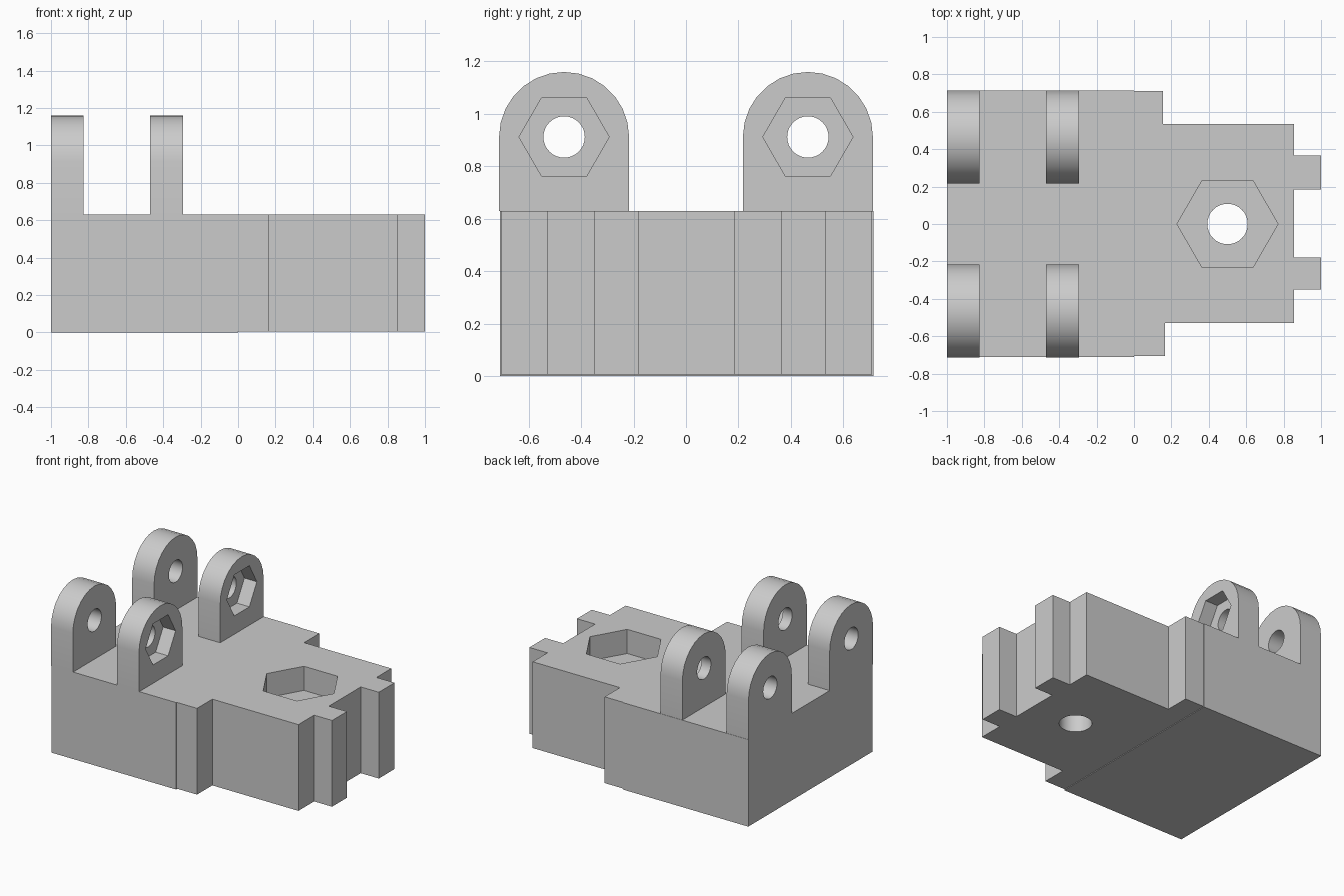
import bpy, bmesh, math
from mathutils import Vector

cube = bpy.data.objects.get("Cube")
if cube:
    bpy.data.objects.remove(cube, do_unlink=True)

grey = bpy.data.materials.new("plain grey")
grey.use_nodes = True
colour = (0.6, 0.6, 0.6, 1)
grey.diffuse_color = colour
grey.node_tree.nodes["Principled BSDF"].inputs["Base Color"].default_value = colour


def prism(name, outline, low, high, axis="Z"):
    """Extrude a counter-clockwise outline along Z (x, y) or X (y, z)."""
    place = (lambda u, v, w: (u, v, w)) if axis == "Z" else (lambda u, v, w: (w, u, v))
    bm = bmesh.new()
    face = bm.faces.new([bm.verts.new(place(u, v, low)) for u, v in outline])
    moved = bmesh.ops.extrude_face_region(bm, geom=[face])["geom"]
    offset = Vector(place(0, 0, high - low))
    bmesh.ops.translate(bm, verts=[g for g in moved if isinstance(g, bmesh.types.BMVert)], vec=offset)
    bmesh.ops.recalc_face_normals(bm, faces=bm.faces)
    mesh = bpy.data.meshes.new(name)
    bm.to_mesh(mesh)
    bm.free()
    mesh.materials.append(grey)
    obj = bpy.data.objects.new(name, mesh)
    bpy.context.collection.objects.link(obj)
    return obj


def arc(centre, radius, steps, sweep=math.tau):
    count = steps if sweep == math.tau else steps + 1
    return [(centre[0] + radius * math.cos(sweep * i / steps),
             centre[1] + radius * math.sin(sweep * i / steps)) for i in range(count)]


def activate(obj):
    bpy.ops.object.select_all(action="DESELECT")
    obj.select_set(True)
    bpy.context.view_layer.objects.active = obj


def cut(obj, outline, low, high, axis="Z"):
    cutter = prism("cutter", outline, low, high, axis)
    cutter.hide_render = True
    mod = obj.modifiers.new("cut", "BOOLEAN")
    mod.operation, mod.solver, mod.object = "DIFFERENCE", "EXACT", cutter
    activate(obj)
    bpy.ops.object.modifier_apply(modifier=mod.name)
    bpy.data.objects.remove(cutter, do_unlink=True)


def smooth(obj):
    activate(obj)
    bpy.ops.object.shade_smooth_by_angle(angle=math.radians(30))


TOP = 0.63

# Rear half of the body
prism("rear_block", [(-1, -0.71), (0, -0.71), (0, 0.715), (-1, 0.715)], 0, TOP)

# Stepped front half with two end tabs
front = prism("front_block", [
    (0, -0.705), (0.165, -0.705), (0.165, -0.53), (0.855, -0.53),
    (0.855, -0.35), (1, -0.35), (1, -0.18), (0.855, -0.18),
    (0.855, 0.185), (1, 0.185), (1, 0.365), (0.855, 0.365),
    (0.855, 0.535), (0.155, 0.535), (0.155, 0.71), (0, 0.71)], 0.005, TOP)

# Hexagonal nut pocket and bolt hole through the body
cut(front, arc((0.5, 0), 0.27, 6), TOP - 0.175, TOP + 0.1)
cut(front, arc((0.5, 0), 0.108, 32), -0.1, TOP + 0.1)
smooth(front)

# Four rounded hinge lugs; the inner pair has nut pockets
RADIUS, AXLE = 0.248, 0.912
for side, y in (("right", -0.465), ("left", 0.465)):
    for row, low, high in (("outer", -1, -0.825), ("inner", -0.47, -0.295)):
        outline = [(y - RADIUS, TOP), (y + RADIUS, TOP)] + arc((y, AXLE), RADIUS, 14, math.pi)
        lug = prism(f"{row}_lug_{side}", outline, low, high, "X")
        if row == "inner":
            cut(lug, arc((y, AXLE), 0.172, 6), high - 0.1, high + 0.1, "X")
        cut(lug, arc((y, AXLE), 0.079, 32), low - 0.1, high + 0.1, "X")
        smooth(lug)
